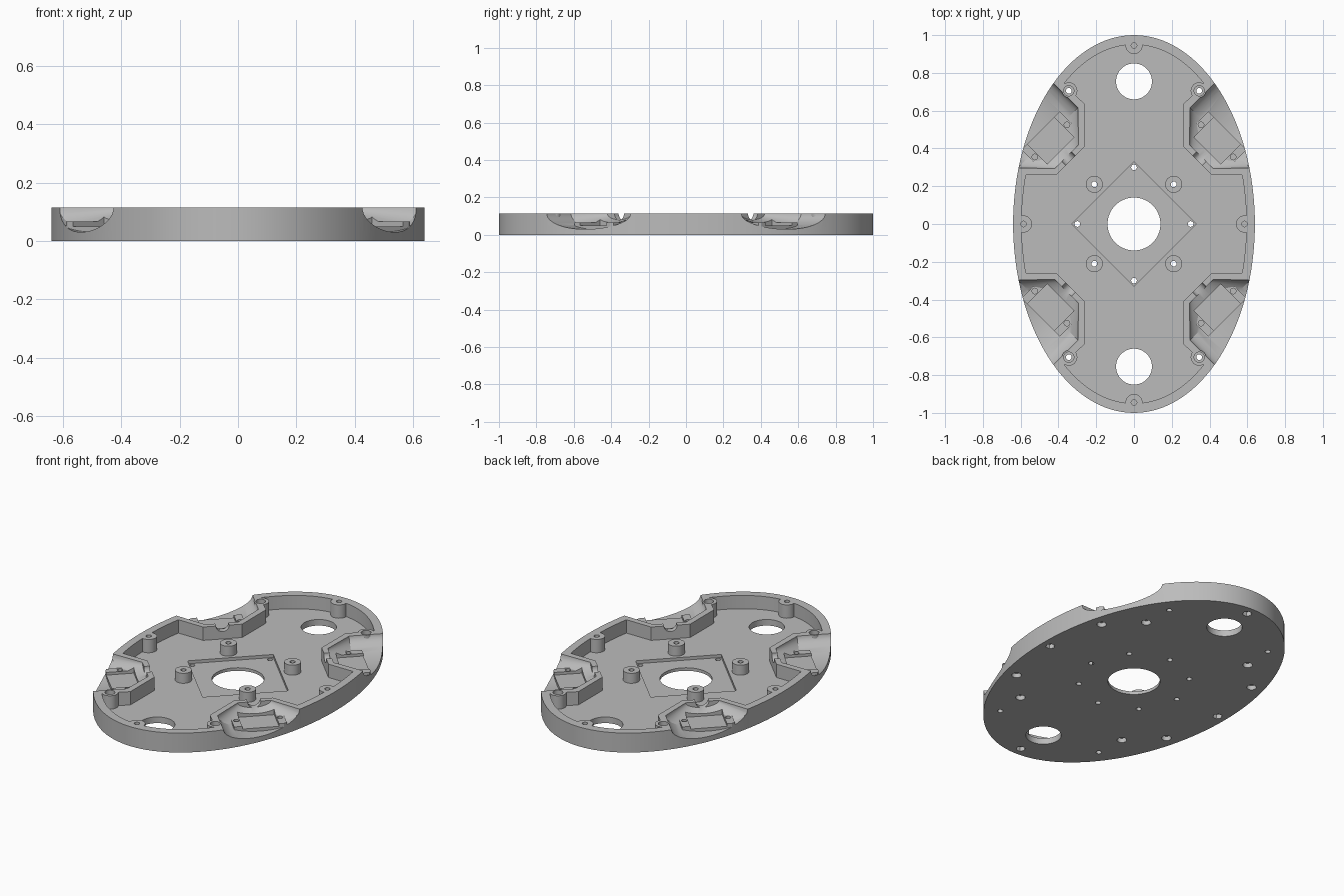
import bpy, bmesh, math
from mathutils import Vector

if "Cube" in bpy.data.objects:
    bpy.data.objects.remove(bpy.data.objects["Cube"])

HEIGHT, FLOOR, ABOVE = 0.115, 0.036, 0.2
SIGNS = [(sx, sy) for sx in (1, -1) for sy in (1, -1)]

grey = bpy.data.materials.new("plain grey")
grey.use_nodes = True
colour = (0.5, 0.5, 0.5, 1)
grey.diffuse_color = colour
grey.node_tree.nodes["Principled BSDF"].inputs["Base Color"].default_value = colour


def ring(x, y, rx, ry=None, n=32):
    ry = ry or rx
    return [(x + rx * math.cos(2 * math.pi * i / n),
             y + ry * math.sin(2 * math.pi * i / n)) for i in range(n)]


def loft(bm, sections):
    """Closed solid through matching cross-sections."""
    rows = [[bm.verts.new(p) for p in s] for s in sections]
    n = len(rows[0])
    for a, b in zip(rows, rows[1:]):
        for i in range(n):
            j = (i + 1) % n
            bm.faces.new((a[i], a[j], b[j], b[i]))
    bm.faces.new(rows[0])
    bm.faces.new(rows[-1])


def make(name, solids):
    bm = bmesh.new()
    for sections in solids:
        loft(bm, sections)
    bmesh.ops.recalc_face_normals(bm, faces=bm.faces)
    mesh = bpy.data.meshes.new(name)
    bm.to_mesh(mesh)
    bm.free()
    mesh.materials.append(grey)
    obj = bpy.data.objects.new(name, mesh)
    bpy.context.collection.objects.link(obj)
    return obj


def prism(points, z0, z1):
    return [[(x, y, z) for x, y in points] for z in (z0, z1)]


def boolean(target, tool, operation="DIFFERENCE"):
    mod = target.modifiers.new("cut", "BOOLEAN")
    mod.operation, mod.solver, mod.object = operation, "EXACT", tool
    mod.use_self = True
    bpy.context.view_layer.objects.active = target
    bpy.ops.object.modifier_apply(modifier=mod.name)
    bpy.data.objects.remove(tool)


def pod_point(u, v, sx, sy):
    """Plan position from distance along and across a pod's diagonal axis."""
    return sx * (u - v) * math.sqrt(0.5), sy * (u + v) * math.sqrt(0.5)


def pod_box(u0, u1, v0, v1, z0, z1, s):
    corners = ((u0, v0), (u1, v0), (u1, v1), (u0, v1))
    return prism([pod_point(u, v, *s) for u, v in corners], z0, z1)


def pod_loft(sizes, s, n=48):
    """Elliptical sections along the pod axis, centred on the rim height."""
    return [[(*pod_point(u, v, *s), HEIGHT + z) for v, z in ring(0, 0, w, d, n)]
            for u, w, d in sizes]


# Hole and boss positions
standoffs = [(sx * 0.21, sy * 0.21) for sx, sy in SIGNS]
rim_screws = [(0, 0.945), (0, -0.945), (0.585, 0), (-0.585, 0)]
pod_screws = [(sx * 0.345, sy * 0.705) for sx, sy in SIGNS]
seat_screws = [pod_point(0.622, v, *s) for s in SIGNS for v in (0.12, -0.12)]
plate_screws = [(0, 0.3), (0, -0.3), (0.3, 0), (-0.3, 0)]

# Elliptical body
base = make("base_shell", [prism(ring(0, 0, 0.64, 1, 128), 0, HEIGHT)])

# Interior cavity, leaving pod walls and bosses standing
cavity = make("cavity_cutter", [prism(ring(0, 0, 0.595, 0.95, 128), FLOOR, ABOVE)])
pod_plan = [(0.26, 0.635), (0.45, 0.81), (0.8, 0.81), (0.8, 0.26), (0.41, 0.26), (0.26, 0.41)]
boolean(cavity, make("pod_walls", [
    prism([(sx * x, sy * y) for x, y in pod_plan], 0, 0.3) for sx, sy in SIGNS]))
boolean(cavity, make("rim_bosses", [
    prism(ring(x, y, 0.045), 0, 0.3) for x, y in rim_screws + pod_screws]))
boolean(cavity, make("standoffs", [
    prism(ring(x, y, 0.045), 0, 0.095) for x, y in standoffs]))
boolean(base, cavity)

# Flared corner wells with a seat and two mounting bars in each
wells = make("well_cutter", [
    pod_loft([(0.505, 0.09, 0.034), (0.645, 0.225, 0.085), (1.1, 0.225, 0.085)], s)
    for s in SIGNS])
boolean(wells, make("seats", [
    pod_box(0.55, 0.7, -0.145, 0.145, 0, 0.05, s) for s in SIGNS]))
boolean(wells, make("pod_bosses", [
    prism(ring(x, y, 0.036), 0, 0.3) for x, y in pod_screws]))
boolean(wells, make("seat_pockets", [
    pod_box(0.55, 0.7, -0.1, 0.1, 0.05, 0.13, s) for s in SIGNS]), "UNION")
boolean(wells, make("seat_bars", [
    pod_box(0.55, 0.7, v - 0.022, v + 0.022, 0, 0.066, s)
    for s in SIGNS for v in (0.122, -0.122)]))
boolean(base, wells)

# Cable notches through the inner pod walls
boolean(base, make("notch_cutter", [
    pod_loft([(0.43, 0.036, 0.036), (0.56, 0.036, 0.036)], s, 32) for s in SIGNS]))

# Diamond recess in the floor
boolean(base, make("diamond_cutter", [
    prism([(0.33, 0), (0, 0.33), (-0.33, 0), (0, -0.33)], 0.018, ABOVE)]))

# Large openings and through holes
boolean(base, make("opening_cutter", [
    prism(ring(0, y, r, n=64), -0.1, ABOVE)
    for y, r in ((0, 0.14), (0.755, 0.095), (-0.755, 0.095))]))
boolean(base, make("through_hole_cutter", [
    prism(ring(x, y, 0.015, n=20), -0.1, ABOVE)
    for x, y in standoffs + pod_screws + plate_screws]))

# Counterbores above the pod screws, blind holes above and below the others
boolean(base, make("counterbore_cutter", [
    prism(ring(x, y, 0.027, n=24), 0.09, ABOVE) for x, y in pod_screws]))
boolean(base, make("blind_hole_cutter", [
    prism(ring(x, y, 0.015, n=20), 0.036, ABOVE) for x, y in rim_screws + seat_screws]))
boolean(base, make("underside_pocket_cutter", [
    prism(ring(x, y, 0.026, n=6 if (x, y) in rim_screws else 24), -0.1, 0.026)
    for x, y in rim_screws + seat_screws]))

# Smooth curved walls, sharp edges kept
bpy.ops.object.select_all(action="DESELECT")
base.select_set(True)
bpy.context.view_layer.objects.active = base
bpy.ops.object.shade_smooth_by_angle(angle=math.radians(25))
